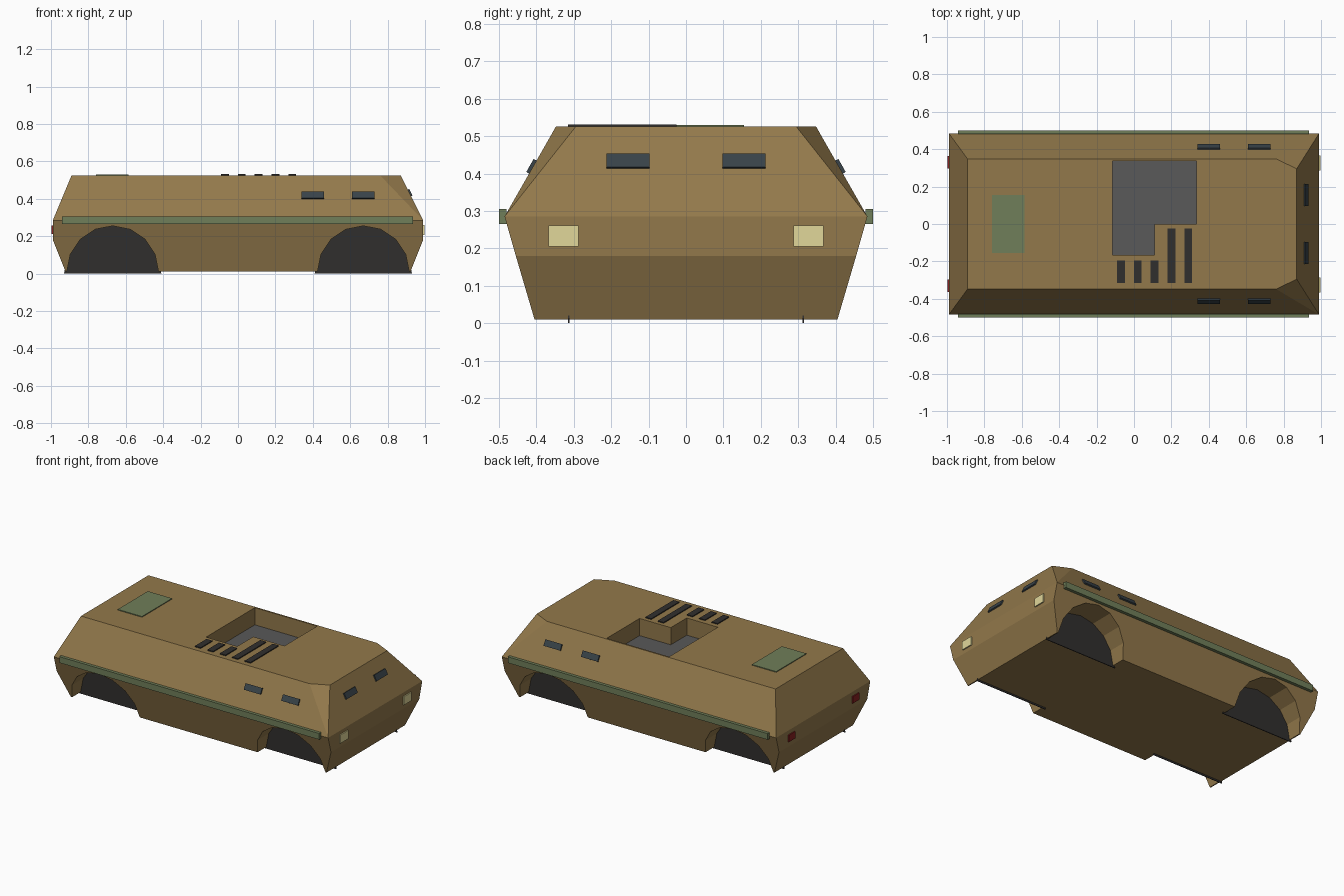
import bpy, bmesh
from math import atan2, cos, sin, pi

if "Cube" in bpy.data.objects:
    bpy.data.objects.remove(bpy.data.objects["Cube"])


def material(name, rgb):
    m = bpy.data.materials.new(name)
    m.diffuse_color = (*rgb, 1)
    m.use_nodes = True
    m.node_tree.nodes["Principled BSDF"].inputs["Base Color"].default_value = m.diffuse_color
    return m


TAN = material("tan", (0.29, 0.19, 0.07))
GREEN = material("green", (0.16, 0.21, 0.10))
DARK = material("dark", (0.03, 0.028, 0.027))
GLASS = material("glass", (0.04, 0.055, 0.065))
GREY = material("grey", (0.10, 0.10, 0.10))
LAMP = material("lamp", (0.75, 0.68, 0.32))
RED = material("red", (0.25, 0.015, 0.015))


def add(name, bm, mat):
    bmesh.ops.recalc_face_normals(bm, faces=bm.faces)
    me = bpy.data.meshes.new(name)
    bm.to_mesh(me)
    bm.free()
    ob = bpy.data.objects.new(name, me)
    bpy.context.collection.objects.link(ob)
    me.materials.append(mat)
    return ob


def box(name, centre, size, mat, rot=(0, 0, 0)):
    bm = bmesh.new()
    bmesh.ops.create_cube(bm, size=1)
    bmesh.ops.scale(bm, vec=size, verts=bm.verts)
    ob = add(name, bm, mat)
    ob.location, ob.rotation_euler = centre, rot
    return ob


def prism(name, points, offset, mat):
    bm = bmesh.new()
    f = bm.faces.new([bm.verts.new(p) for p in points])
    ext = bmesh.ops.extrude_face_region(bm, geom=[f], use_keep_orig=True)
    bmesh.ops.translate(bm, vec=offset,
                        verts=[v for v in ext["geom"] if isinstance(v, bmesh.types.BMVert)])
    return add(name, bm, mat)


def cut(ob, cutter):
    mod = ob.modifiers.new("cut", 'BOOLEAN')
    mod.object, mod.operation, mod.solver = cutter, 'DIFFERENCE', 'EXACT'
    dg = bpy.context.evaluated_depsgraph_get()
    me = bpy.data.meshes.new_from_object(ob.evaluated_get(dg))
    ob.modifiers.clear()
    ob.data = me
    bpy.data.objects.remove(cutter)


# faceted hull with chamfered front roof corners
half = [(-0.922, 0.405, 0.01), (0.922, 0.405, 0.01), (-0.99, 0.455, 0.18), (0.99, 0.455, 0.18),
        (-0.99, 0.485, 0.285), (0.99, 0.485, 0.285),
        (-0.89, 0.348, 0.525), (0.76, 0.348, 0.525), (0.87, 0.295, 0.525)]
bm = bmesh.new()
for x, y, z in half:
    for s in (-1, 1):
        bm.verts.new((x, s * y, z))
bmesh.ops.convex_hull(bm, input=bm.verts)
bmesh.ops.dissolve_limit(bm, angle_limit=0.02, verts=bm.verts, edges=bm.edges)
hull = add("hull", bm, TAN)

# wheel arches and their dark inner plates
for x in (-0.67, 0.67):
    for s in (-1, 1):
        ring = [(x + 0.245 * cos(i * pi / 8), s * 0.313, 0.01 + 0.245 * sin(i * pi / 8))
                for i in range(16)]
        cut(hull, prism("arch_cutter", ring, (0, s * 0.3, 0), TAN))
        plate = [(x + 0.26 * cos(i * pi / 8), s * 0.311, 0.26 * sin(i * pi / 8))
                 for i in range(9)]
        prism("arch_plate", plate, (0, s * 0.005, 0), DARK)

# L-shaped roof well with grey floor
well = [(-0.115, -0.165), (0.11, -0.165), (0.11, 0), (0.335, 0), (0.335, 0.338), (-0.115, 0.338)]
cut(hull, prism("well_cutter", [(x, y, 0.41) for x, y in well], (0, 0, 0.3), TAN))
prism("well_floor", [(x, y, 0.405) for x, y in well], (0, 0, 0.008), GREY)

# roof vents and rear hatch
for i in range(5):
    y1 = -0.195 if i < 3 else -0.025
    box("roof_vent", (-0.07 + 0.09 * i, (y1 - 0.315) / 2, 0.526), (0.042, y1 + 0.315, 0.01), DARK)
box("roof_hatch", (-0.672, 0, 0.525), (0.175, 0.31, 0.01), GREEN)

# mirrored side rails, windows and lamps
side_tilt = atan2(0.137, 0.24)
front_tilt = atan2(0.12, 0.24)
for s in (-1, 1):
    box("side_rail", (-0.002, s * 0.49, 0.285), (1.876, 0.02, 0.04), GREEN)
    for x in (0.40, 0.67):
        box("side_window", (x, s * 0.411, 0.418), (0.12, 0.014, 0.04), GLASS, (s * side_tilt, 0, 0))
    box("front_window", (0.918, s * 0.155, 0.432), (0.014, 0.116, 0.04), GLASS, (0, -front_tilt, 0))
    box("headlight", (0.99, s * 0.327, 0.233), (0.014, 0.08, 0.055), LAMP)
    box("tail_light", (-0.99, s * 0.33, 0.235), (0.014, 0.065, 0.045), RED)
